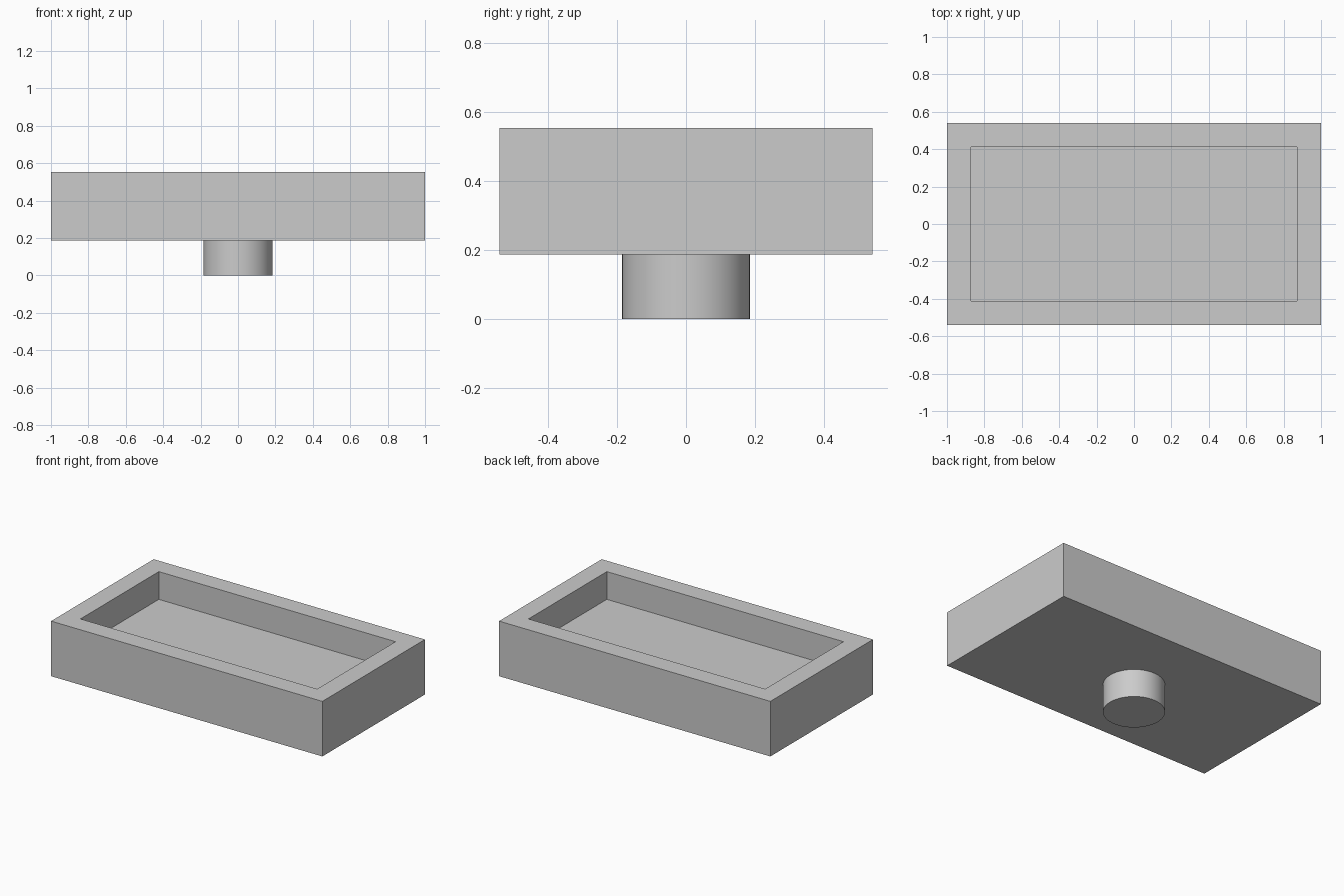
import bpy
import bmesh
import math
from mathutils import Matrix, Vector

cube = bpy.data.objects.get("Cube")
if cube:
    bpy.data.objects.remove(cube, do_unlink=True)

HALF_X, HALF_Y = 1.0, 0.54
BASE, TOP = 0.186, 0.553
RIM = 0.18
DEPTH = 0.185
PEG_RADIUS = 0.185

grey = bpy.data.materials.new("plain grey")
grey.use_nodes = True
colour = (0.6, 0.6, 0.6, 1)
grey.diffuse_color = colour
grey.node_tree.nodes["Principled BSDF"].inputs["Base Color"].default_value = colour


def make_object(name, bm):
    mesh = bpy.data.meshes.new(name)
    bm.to_mesh(mesh)
    bm.free()
    mesh.materials.append(grey)
    obj = bpy.data.objects.new(name, mesh)
    bpy.context.collection.objects.link(obj)
    return obj


# Tray: a block whose top face is inset and pushed down
bm = bmesh.new()
size = Vector((2 * HALF_X, 2 * HALF_Y, TOP - BASE))
centre = Matrix.Translation((0, 0, (BASE + TOP) / 2))
bmesh.ops.create_cube(bm, size=1, matrix=centre @ Matrix.Diagonal(size.to_4d()))
bm.normal_update()
top = max(bm.faces, key=lambda f: f.calc_center_median().z)
bmesh.ops.inset_region(bm, faces=[top], thickness=RIM)
floor = bmesh.ops.extrude_discrete_faces(bm, faces=[top])["faces"][0]
bmesh.ops.translate(bm, verts=floor.verts, vec=(0, 0, -DEPTH))
bmesh.ops.recalc_face_normals(bm, faces=bm.faces)
make_object("tray", bm)

# Round peg under the tray
bm = bmesh.new()
bmesh.ops.create_cone(bm, cap_ends=True, segments=64, radius1=PEG_RADIUS,
                      radius2=PEG_RADIUS, depth=BASE,
                      matrix=Matrix.Translation((0, 0, BASE / 2)))
peg = make_object("peg", bm)
bpy.ops.object.select_all(action="DESELECT")
peg.select_set(True)
bpy.context.view_layer.objects.active = peg
bpy.ops.object.shade_smooth_by_angle(angle=math.radians(30))
